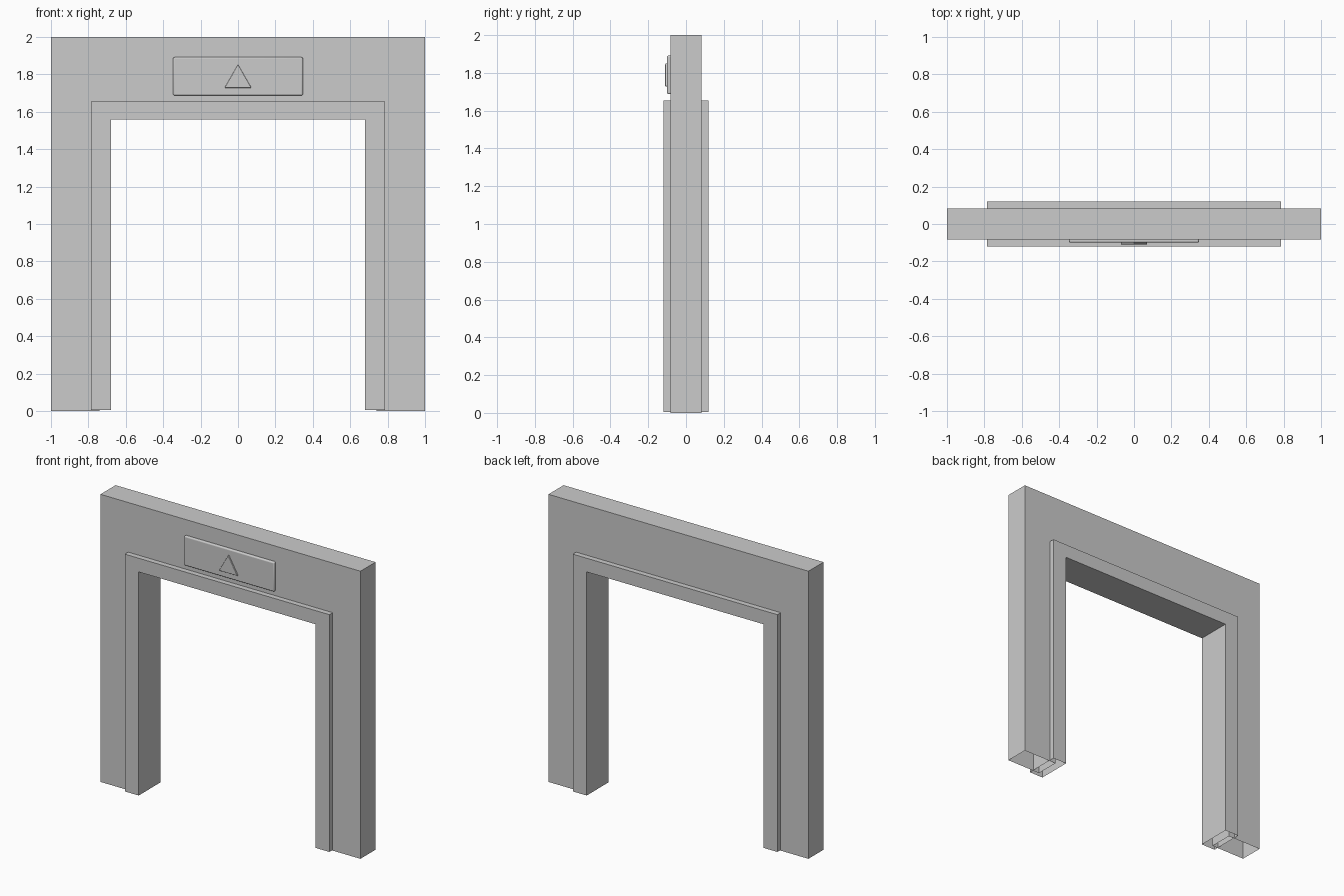
import bpy, bmesh

if "Cube" in bpy.data.objects:
    bpy.data.objects.remove(bpy.data.objects["Cube"])


def extrude_profile(name, points, y0, y1, open_edges=()):
    """Extrude an x-z outline from y0 to y1, leaving the listed side edges open."""
    bm = bmesh.new()
    front = [bm.verts.new((x, y0, z)) for x, z in points]
    back = [bm.verts.new((x, y1, z)) for x, z in points]
    bm.faces.new(front)
    bm.faces.new(back[::-1])
    n = len(points)
    for i in range(n):
        if i not in open_edges:
            j = (i + 1) % n
            bm.faces.new((front[j], front[i], back[i], back[j]))
    bmesh.ops.recalc_face_normals(bm, faces=bm.faces)
    mesh = bpy.data.meshes.new(name)
    bm.to_mesh(mesh)
    bm.free()
    obj = bpy.data.objects.new(name, mesh)
    bpy.context.collection.objects.link(obj)
    return obj


def arch(name, outer, inner, top, lintel, half_depth, base):
    """Upside-down U with hollow, open feet."""
    half = [(inner, lintel), (inner, base), (outer, base), (outer, top)]
    points = half + [(-x, z) for x, z in half[::-1]]
    return extrude_profile(name, points, -half_depth, half_depth, open_edges=(1, 5))


def soften(obj, width):
    mod = obj.modifiers.new("rounded_edges", "BEVEL")
    mod.width = width
    mod.segments = 3
    bpy.ops.object.select_all(action="DESELECT")
    obj.select_set(True)
    bpy.context.view_layer.objects.active = obj
    bpy.ops.object.shade_smooth_by_angle()


# Wall surround, with its inner edge buried inside the door frame
arch("wall", 1.0, 0.74, 2.0, 1.61, 0.083, 0.0)

# Thicker frame lining the opening
arch("door_frame", 0.787, 0.68, 1.655, 1.56, 0.12, 0.005)

# Sign panel above the opening
panel = extrude_profile("sign_panel", [(-0.347, 1.687), (0.347, 1.687),
                                       (0.347, 1.892), (-0.347, 1.892)], -0.1, -0.07)
soften(panel, 0.008)

# Raised arrow on the panel
arrow = extrude_profile("sign_arrow", [(-0.072, 1.728), (0.072, 1.728), (0, 1.853)],
                        -0.11, -0.09)
soften(arrow, 0.004)
